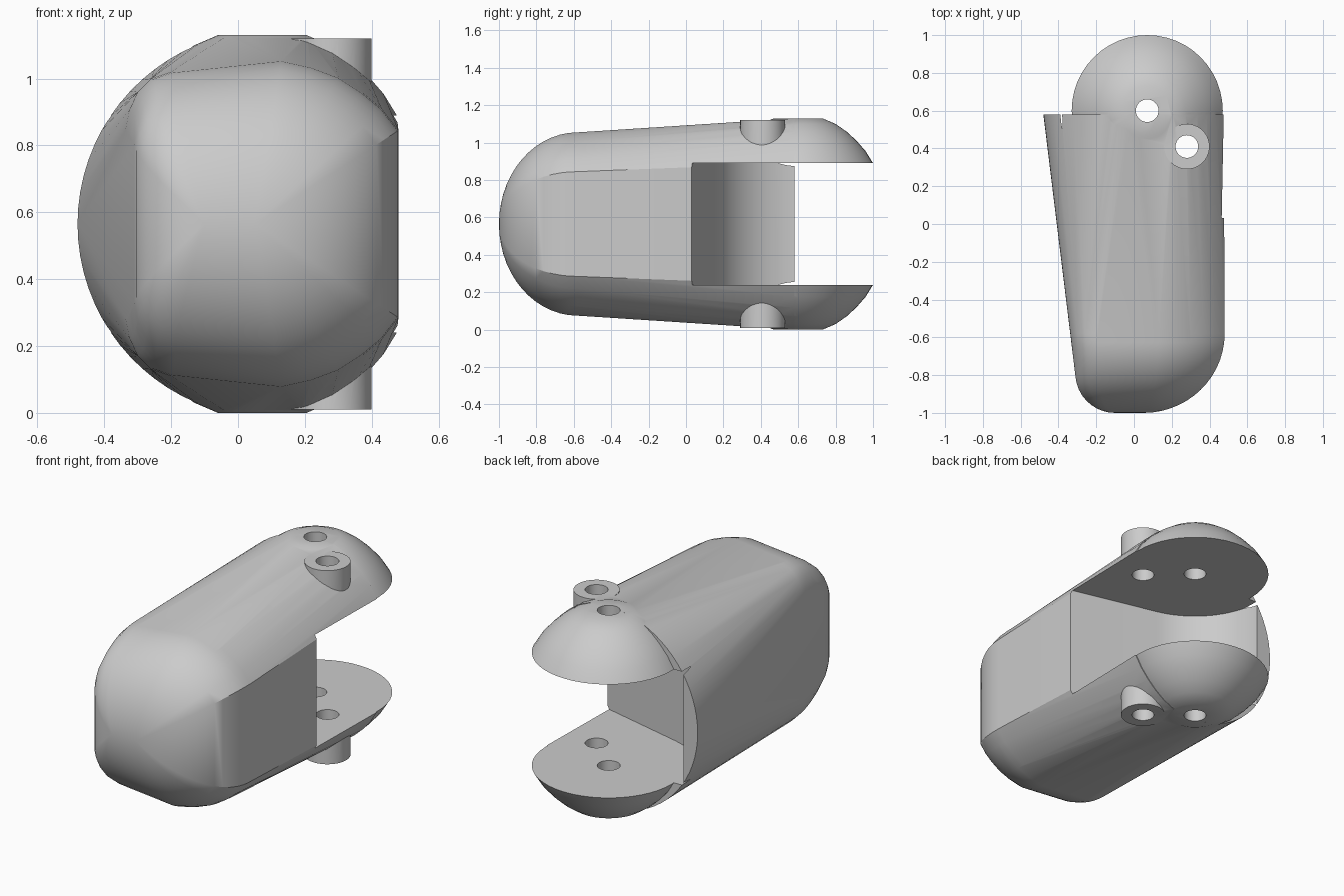
import bpy, bmesh, math

if "Cube" in bpy.data.objects:
    bpy.data.objects.remove(bpy.data.objects["Cube"], do_unlink=True)

MID = 0.565            # half of the total height
PIVOT = (0.07, 0.60)   # centre of the rounded rear end
BOSS = (0.28, 0.41)    # centre of the tubular bosses

grey = bpy.data.materials.new("light grey")
grey.use_nodes = True
grey.diffuse_color = (0.6, 0.6, 0.6, 1)
grey.node_tree.nodes["Principled BSDF"].inputs["Base Color"].default_value = grey.diffuse_color


def finish(name, bm):
    bmesh.ops.recalc_face_normals(bm, faces=bm.faces)
    mesh = bpy.data.meshes.new(name)
    bm.to_mesh(mesh)
    bm.free()
    mesh.materials.append(grey)
    ob = bpy.data.objects.new(name, mesh)
    bpy.context.collection.objects.link(ob)
    return ob


def hull(name, points):
    bm = bmesh.new()
    for p in points:
        bm.verts.new(p)
    res = bmesh.ops.convex_hull(bm, input=bm.verts)
    loose = [v for v in bm.verts if not v.link_faces]
    bmesh.ops.delete(bm, geom=loose, context='VERTS')
    return finish(name, bm)


def prism(name, outline, z0, z1):
    bm = bmesh.new()
    face = bm.faces.new([bm.verts.new((x, y, z0)) for x, y in outline])
    ext = bmesh.ops.extrude_face_region(bm, geom=[face])
    for v in ext["geom"]:
        if isinstance(v, bmesh.types.BMVert):
            v.co.z = z1
    return finish(name, bm)


def circle(centre, r, n=40):
    return [(centre[0] + r * math.cos(math.tau * i / n),
             centre[1] + r * math.sin(math.tau * i / n)) for i in range(n)]


def boolean(target, tool, operation):
    mod = target.modifiers.new(tool.name, 'BOOLEAN')
    mod.operation = operation
    mod.solver = 'EXACT'
    mod.object = tool
    bpy.context.view_layer.objects.active = target
    bpy.ops.object.modifier_apply(modifier=mod.name)
    bpy.data.objects.remove(tool, do_unlink=True)


# Shoulder profile of the rear: radius and height above the middle
shoulder = [(0.13, 0.565), (0.20, 0.535), (0.26, 0.493), (0.31, 0.447),
            (0.36, 0.39), (0.40, 0.325)]

# Rear cross-section: big arc on one side, shoulder on the other
rear = [(0.1 - 0.58 * math.cos(a), 0.58 * math.sin(a))
        for a in (math.radians(77 * i / 16) for i in range(17))]
rear += [(PIVOT[0] + r + 0.005, h) for r, h in shoulder]
points = [(x, 0.58, MID + s * h) for x, h in rear for s in (-1, 1)]

# Rounded nose: cross-sections shrinking toward the tip
left = [(-0.337, 0.28), (-0.325, 0.34), (-0.30, 0.395), (-0.26, 0.435), (-0.20, 0.455)]
right = [(0.13, 0.49), (0.22, 0.47), (0.30, 0.44), (0.37, 0.395),
         (0.43, 0.345), (0.48, 0.28)]
for i in range(15):
    t = math.pi / 2 * i / 14
    y = -0.58 - 0.42 * math.sin(t)
    c = math.cos(t)
    if y > -0.79:
        k = 1 - 0.11 * (-0.58 - y) / 0.21
    else:
        k = 0.89 * math.sqrt(max(0, 1 - ((y + 0.79) / 0.21) ** 2))
    section = [(-0.1 + (x + 0.1) * k, h * c) for x, h in left]
    section += [(0.05 + (x - 0.05) * c, h * c) for x, h in right]
    points += [(x, y, MID + s * h) for x, h in section for s in (-1, 1)]
body = hull("link_body", points)

# Domed rear end
dome = hull("rear_dome", [(x, y, MID + s * h) for r, h in shoulder
                          for x, y in circle(PIVOT, r, 48) for s in (-1, 1)])
boolean(body, dome, 'UNION')

# Bosses on both sides
boolean(body, prism("bosses", circle(BOSS, 0.12), 0.01, 1.12), 'UNION')

# Slot between the two ears, with a curved inner wall
slot = [(0.9, -0.07), (0.48, 0.03)]
for i in range(19):
    a = math.radians(257 - 77 * i / 18)
    slot.append((PIVOT[0] + 0.46 * math.cos(a), PIVOT[1] + 0.46 * math.sin(a)))
slot += [(-0.39, 1.3), (0.9, 1.3)]
boolean(body, prism("slot_cutter", slot, 0.24, 0.89), 'DIFFERENCE')

# Pin holes through both ears
for centre in (PIVOT, BOSS):
    boolean(body, prism("hole_cutter", circle(centre, 0.06, 32), -0.2, 1.4), 'DIFFERENCE')

# Smooth shading with crisp edges
bpy.ops.object.select_all(action='DESELECT')
body.select_set(True)
bpy.context.view_layer.objects.active = body
bpy.ops.object.shade_smooth_by_angle(angle=math.radians(30))
